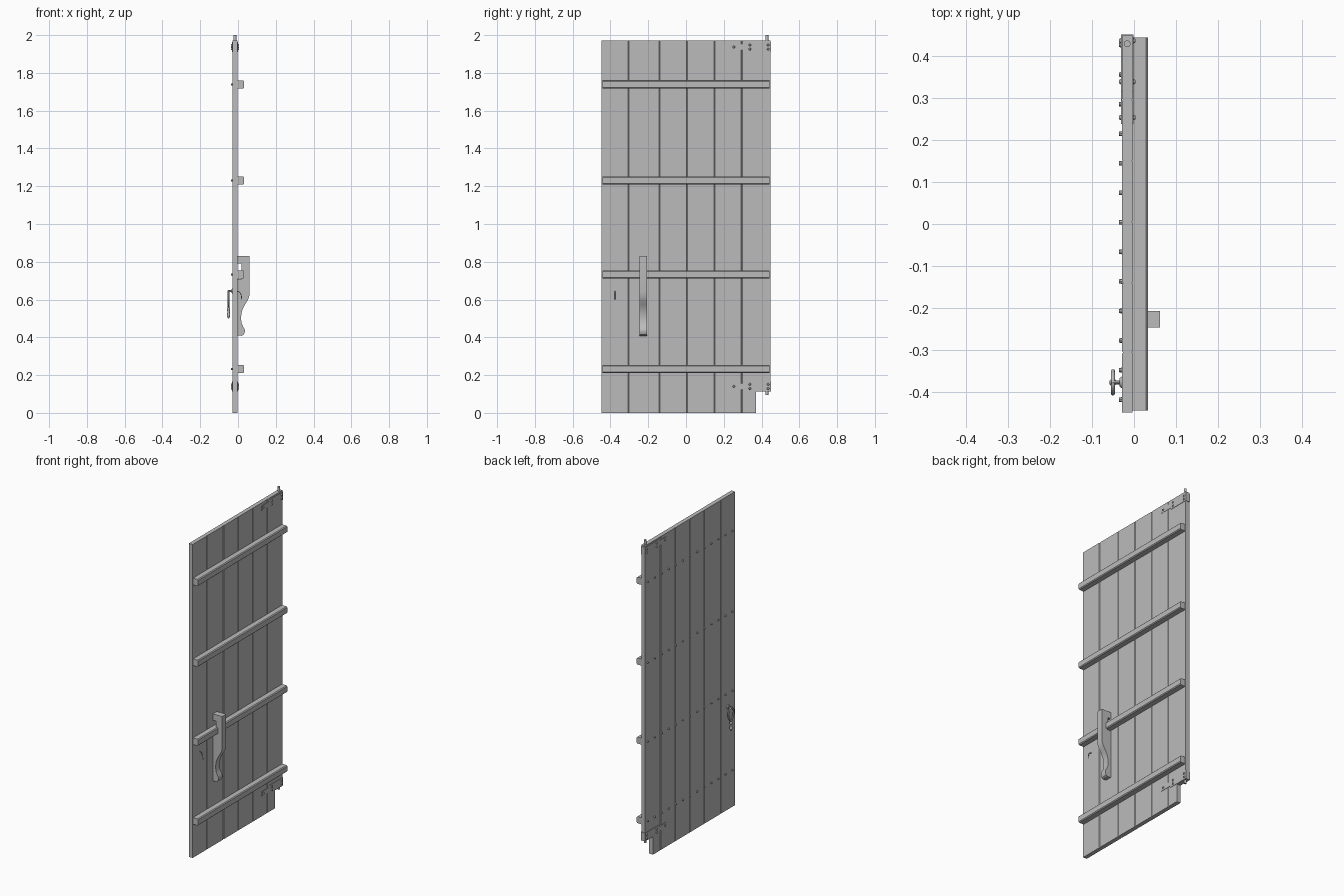
import bpy, bmesh, math
from mathutils import Vector, Matrix

cube = bpy.data.objects.get("Cube")
if cube:
    bpy.data.objects.remove(cube)

GREY = bpy.data.materials.new("plain grey")
GREY.use_nodes = True
COL = (0.5, 0.5, 0.5, 1)
GREY.diffuse_color = COL
GREY.node_tree.nodes["Principled BSDF"].inputs["Base Color"].default_value = COL

BACK, FACE = -0.029, -0.003     # the two faces of the planks
EDGE = 0.447                    # half width of the door
TOP = 1.972


def finish(name, bm, smooth=False):
    bmesh.ops.recalc_face_normals(bm, faces=bm.faces)
    me = bpy.data.meshes.new(name)
    bm.to_mesh(me)
    bm.free()
    me.materials.append(GREY)
    ob = bpy.data.objects.new(name, me)
    bpy.context.collection.objects.link(ob)
    if smooth:
        bpy.ops.object.select_all(action='DESELECT')
        ob.select_set(True)
        bpy.context.view_layer.objects.active = ob
        bpy.ops.object.shade_smooth_by_angle(angle=math.radians(35))
    return ob


def prism(points, shift):
    """Extrude a closed outline of 3D points along a vector."""
    bm = bmesh.new()
    face = bm.faces.new([bm.verts.new(p) for p in points])
    out = bmesh.ops.extrude_face_region(bm, geom=[face])
    bmesh.ops.translate(bm, vec=shift,
                        verts=[g for g in out["geom"] if isinstance(g, bmesh.types.BMVert)])
    return bm


def add_box(bm, lo, hi):
    lo, hi = Vector(lo), Vector(hi)
    mat = Matrix.Translation((lo + hi) / 2) @ Matrix.Diagonal((*(hi - lo), 1))
    bmesh.ops.create_cube(bm, size=1, matrix=mat)


def add_rod(bm, a, b, r1, r2=None, sides=10):
    a, b = Vector(a), Vector(b)
    rot = (b - a).to_track_quat('Z', 'Y').to_matrix().to_4x4()
    bmesh.ops.create_cone(bm, cap_ends=True, segments=sides, radius1=r1,
                          radius2=r1 if r2 is None else r2, depth=(b - a).length,
                          matrix=Matrix.Translation((a + b) / 2) @ rot)


def wire(name, points, radius, cyclic=False):
    """Round bar that follows a smooth path."""
    cu = bpy.data.curves.new(name, 'CURVE')
    cu.dimensions = '3D'
    cu.bevel_depth = radius
    cu.bevel_resolution = 2
    cu.resolution_u = 5
    cu.use_fill_caps = True
    sp = cu.splines.new('BEZIER')
    sp.bezier_points.add(len(points) - 1)
    for bp, p in zip(sp.bezier_points, points):
        bp.co = p
        bp.handle_left_type = bp.handle_right_type = 'AUTO'
    sp.use_cyclic_u = cyclic
    cu.materials.append(GREY)
    ob = bpy.data.objects.new(name, cu)
    bpy.context.collection.objects.link(ob)


# Planks with chamfered seams; the last is notched below the lower hinge
seams = [-EDGE, -0.305, -0.14, 0.005, 0.15, 0.295, EDGE]
for i, (y0, y1) in enumerate(zip(seams, seams[1:])):
    outline = [(y0, 0), (y1, 0), (y1, TOP), (y0, TOP)]
    if i == 5:
        outline[1:2] = [(0.37, 0), (0.37, 0.113), (y1, 0.113)]
    bm = prism([(BACK, y, z) for y, z in outline], (FACE - BACK, 0, 0))
    long_edges = [e for e in bm.edges if e.calc_length() > 1
                  and abs(e.verts[0].co.y) < EDGE - 0.01]
    bmesh.ops.bevel(bm, geom=long_edges, offset=0.003, segments=1, affect='EDGES')
    finish("plank_%d" % (i + 1), bm)

# Battens, and the nails that hold them
nails = bmesh.new()
for i, z in enumerate((0.232, 0.733, 1.23, 1.738)):
    bm = bmesh.new()
    add_box(bm, (FACE, -0.443, z - 0.021), (0.033, 0.443, z + 0.021))
    outer = [e for e in bm.edges if all(v.co.x > 0.03 for v in e.verts)
             and e.calc_length() > 0.5]
    bmesh.ops.bevel(bm, geom=outer, offset=0.005, segments=1, affect='EDGES')
    finish("batten_%d" % (i + 1), bm)
    for k in range(13):
        y = -0.417 + k * 0.842 / 12
        add_rod(nails, (BACK + 0.002, y, z), (-0.036, y, z), 0.006, 0.005, 8)
finish("batten_nails", nails)

# Hinge straps wrapped round the edge, with rivets and pivot pins
for label, z, pin in (("lower", 0.14, (0.095, 0.13)), ("upper", 1.937, (1.95, 2.0))):
    bm = bmesh.new()
    h = 0.026
    for x0, x1 in ((BACK - 0.002, BACK), (FACE, FACE + 0.002)):
        add_box(bm, (x0, 0.238, z - h * 0.6), (x1, 0.315, z + h * 0.6))
        add_box(bm, (x0, 0.315, z - h), (x1, 0.45, z + h))
    add_box(bm, (BACK - 0.002, EDGE, z - h), (FACE + 0.002, 0.45, z + h))
    finish(label + "_hinge_strap", bm)

    bm = bmesh.new()
    for y, offsets in ((0.253, (0,)), (0.338, (-0.011, 0.011)), (0.435, (-0.011, 0.011))):
        for dz in offsets:
            add_rod(bm, (BACK, y, z + dz), (BACK - 0.007, y, z + dz), 0.008, 0.004)
            add_rod(bm, (FACE, y, z + dz), (FACE + 0.007, y, z + dz), 0.008, 0.004)
    finish(label + "_hinge_rivets", bm, True)

    bm = bmesh.new()
    add_rod(bm, (-0.016, 0.428, pin[0]), (-0.016, 0.428, pin[1]), 0.008, sides=16)
    finish(label + "_pivot_pin", bm, True)

# Carved handle, slotted over a batten
front = [(0.062, 0.83), (0.062, 0.64), (0.059, 0.615), (0.05, 0.593), (0.036, 0.572),
         (0.025, 0.55), (0.018, 0.525), (0.016, 0.5), (0.019, 0.475), (0.028, 0.455),
         (0.036, 0.442), (0.036, 0.428), (0.03, 0.414), (0.02, 0.408)]
rear = [(FACE, 0.41), (FACE, 0.71), (0.018, 0.71), (0.018, 0.79), (FACE, 0.79), (FACE, 0.83)]
bm = prism([(x, -0.246, z) for x, z in front + rear], (0, 0.04, 0))
finish("carved_handle", bm, True)

# Drop pull: stem, flared loop, turned end, and bent tail on the other side
PX, PY = -0.05, -0.376
bm = bmesh.new()
add_rod(bm, (BACK, PY, 0.645), (BACK - 0.005, PY, 0.645), 0.014, 0.01, 12)
add_rod(bm, (BACK, PY, 0.645), (PX - 0.004, PY, 0.645), 0.005)
finish("pull_stem", bm, True)
half = [(0.02, 0.632), (0.026, 0.605), (0.014, 0.575)]
loop = [(0, 0.645)] + half + [(0, 0.562)] + [(-y, z) for y, z in reversed(half)]
wire("pull_loop", [(PX, PY + y, z) for y, z in loop], 0.005, True)
bm = bmesh.new()
turned = [(0.565, 0.004), (0.55, 0.009), (0.535, 0.006), (0.515, 0.009), (0.5, 0.003)]
for (za, ra), (zb, rb) in zip(turned, turned[1:]):
    add_rod(bm, (PX, PY, za), (PX, PY, zb), ra, rb, 12)
finish("pull_end", bm, True)
wire("pull_tail", [(FACE - 0.003, PY, 0.645), (0.012, PY, 0.635), (0.02, PY, 0.6)], 0.002)
